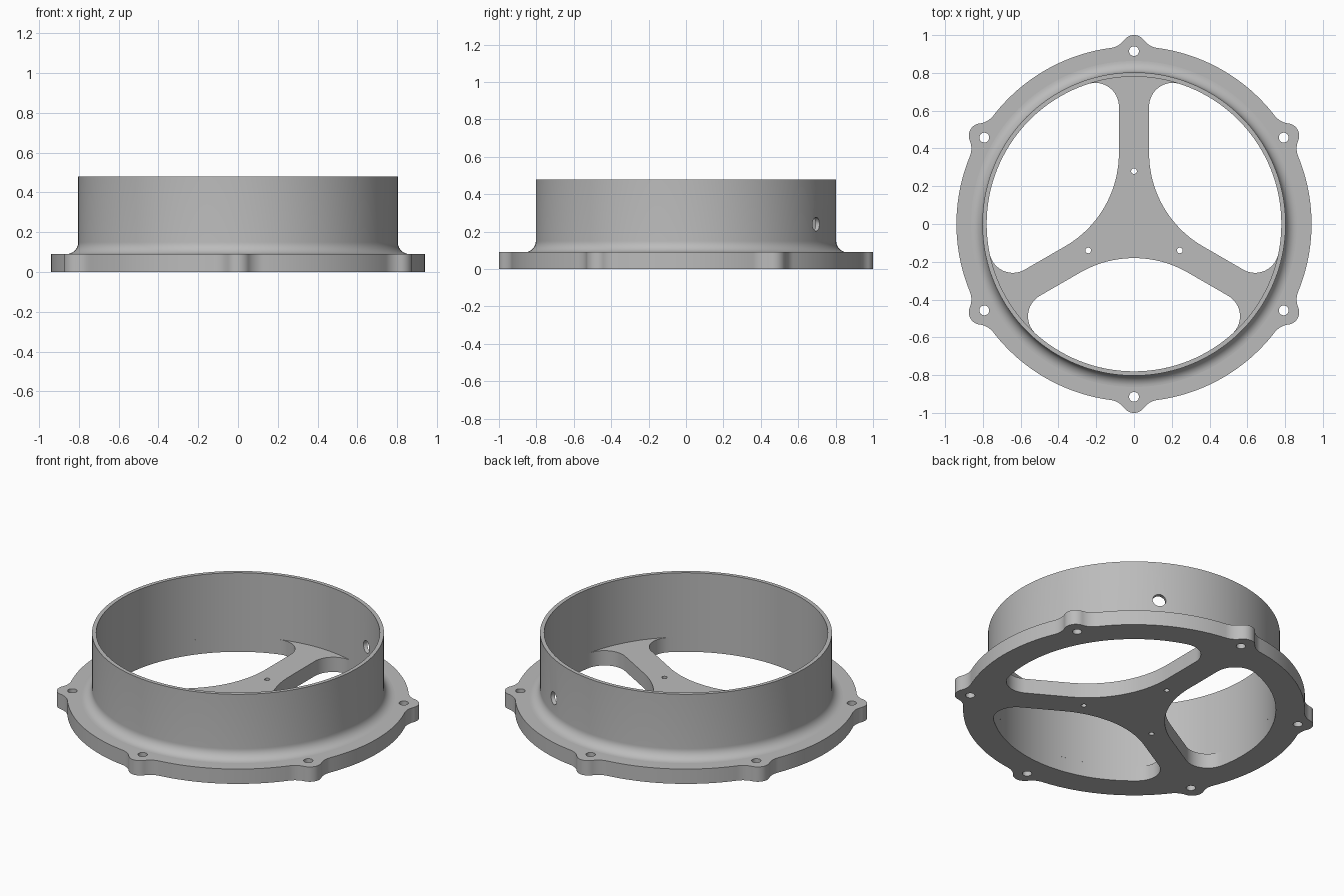
import bpy, bmesh
from math import sin, cos, asin, atan2, hypot, sqrt, radians, pi, tau

PLATE = 0.09      # plate thickness
TOP = 0.48        # top of the tube
BORE, WALL = 0.78, 0.803
FLANGE = 0.94

cube = bpy.data.objects.get("Cube")
if cube:
    bpy.data.objects.remove(cube, do_unlink=True)

grey = bpy.data.materials.new("plain grey")
grey.use_nodes = True
colour = (0.5, 0.5, 0.5, 1)
grey.diffuse_color = colour
grey.node_tree.nodes["Principled BSDF"].inputs["Base Color"].default_value = colour


def arc(cx, cy, r, a0, a1, n):
    """Points along a circular arc, both ends included."""
    return [(cx + r * cos(a0 + (a1 - a0) * i / n),
             cy + r * sin(a0 + (a1 - a0) * i / n)) for i in range(n + 1)]


def turn(points, a):
    return [(x * cos(a) - y * sin(a), x * sin(a) + y * cos(a)) for x, y in points]


def circle(r, dist, a):
    return turn(arc(dist, 0, r, 0, tau, 32)[:-1], a)


def mirrored(half):
    """Close a half outline across the x axis; its end points lie on the axis or a seam."""
    return half + [(x, -y) for x, y in reversed(half) if abs(y) > 1e-5]


def smooth(obj):
    bpy.ops.object.select_all(action='DESELECT')
    obj.select_set(True)
    bpy.context.view_layer.objects.active = obj
    bpy.ops.object.shade_smooth_by_angle(angle=radians(30))


def mesh_object(name, bm):
    bmesh.ops.recalc_face_normals(bm, faces=bm.faces)
    mesh = bpy.data.meshes.new(name)
    bm.to_mesh(mesh)
    bm.free()
    mesh.materials.append(grey)
    obj = bpy.data.objects.new(name, mesh)
    bpy.context.collection.objects.link(obj)
    return obj


# One sixth of the rim: rounded ear blended into the flange circle
ear_c, ear_r, blend = 0.935, 0.065, 0.11
d, e = FLANGE + blend, ear_r + blend
bx = (d * d + ear_c * ear_c - e * e) / (2 * ear_c)
by = sqrt(d * d - bx * bx)
ear_a = atan2(by, bx - ear_c)
rim_a = atan2(by, bx)
half_ear = (arc(ear_c, 0, ear_r, 0, ear_a, 10)
            + arc(bx, by, blend, ear_a + pi, rim_a + pi, 12)[1:]
            + arc(0, 0, FLANGE, rim_a, pi / 6, 14)[1:])
sector = [(x, -y) for x, y in reversed(half_ear)] + half_ear[1:]
outline = []
for k in range(6):
    outline += turn(sector[:-1], pi / 6 + k * pi / 3)

# One opening between two spokes, lying along the x axis
spoke, corner, hub = 0.08, 0.125, 0.57
s60 = sin(pi / 3)
hub_x = (spoke + hub) / s60
phi = pi / 3 - asin((spoke + corner) / (BORE - corner))
cd = BORE - corner
opening = mirrored(arc(hub_x, 0, hub, pi, pi * 5 / 6, 14)
                   + arc(cd * cos(phi), cd * sin(phi), corner, pi * 5 / 6, phi, 16)
                   + arc(0, 0, BORE, phi, 0, 24)[1:])

# Plate: flange, ears and spokes, filled with all its holes left open
loops = [outline]
loops += [circle(0.026, 0.915, pi / 6 + k * pi / 3) for k in range(6)]
for k in range(3):
    loops.append(turn(opening, pi / 6 + k * tau / 3))
    loops.append(circle(0.015, 0.28, pi / 2 + k * tau / 3))

curve = bpy.data.curves.new("plate_profile", 'CURVE')
curve.dimensions = '2D'
curve.fill_mode = 'BOTH'
curve.extrude = PLATE / 2
for loop in loops:
    spline = curve.splines.new('POLY')
    spline.points.add(len(loop) - 1)
    for p, (x, y) in zip(spline.points, loop):
        p.co = (x, y, 0, 1)
    spline.use_cyclic_u = True
profile = bpy.data.objects.new("plate_profile", curve)
bpy.context.collection.objects.link(profile)
bpy.context.view_layer.update()
evaluated = profile.evaluated_get(bpy.context.evaluated_depsgraph_get())
bm = bmesh.new()
bm.from_mesh(evaluated.to_mesh())
evaluated.to_mesh_clear()
bpy.data.objects.remove(profile, do_unlink=True)
bmesh.ops.remove_doubles(bm, verts=bm.verts, dist=1e-5)
bmesh.ops.translate(bm, verts=bm.verts, vec=(0, 0, PLATE / 2))
plate = mesh_object("flange_and_spokes", bm)
smooth(plate)

# Tube: lathed wall with a concave fillet at its foot
f = 0.06
section = [(BORE, PLATE), (BORE, TOP), (WALL, TOP)]
section += arc(WALL + f, PLATE + f, f, pi, pi * 3 / 2, 10)
bm = bmesh.new()
verts = [bm.verts.new((r, 0, z)) for r, z in section]
edges = [bm.edges.new((verts[i - 1], v)) for i, v in enumerate(verts)]
bmesh.ops.spin(bm, geom=verts + edges, cent=(0, 0, 0), axis=(0, 0, 1),
               angle=tau, steps=144, use_duplicate=False)
bmesh.ops.remove_doubles(bm, verts=bm.verts, dist=1e-5)
tube = mesh_object("tube_wall", bm)

# Single round hole through the tube wall
a = radians(60)
bpy.ops.mesh.primitive_cylinder_add(vertices=32, radius=0.037, depth=0.3,
                                    location=(0.8 * cos(a), 0.8 * sin(a), 0.24),
                                    rotation=(0, pi / 2, a))
cutter = bpy.context.object
cutter.name = "side_hole_cutter"
cutter.hide_render = True
cut = tube.modifiers.new("side_hole", 'BOOLEAN')
cut.operation = 'DIFFERENCE'
cut.solver = 'EXACT'
cut.object = cutter
bpy.context.view_layer.objects.active = tube
bpy.ops.object.modifier_apply(modifier=cut.name)
bpy.data.objects.remove(cutter, do_unlink=True)
smooth(tube)
